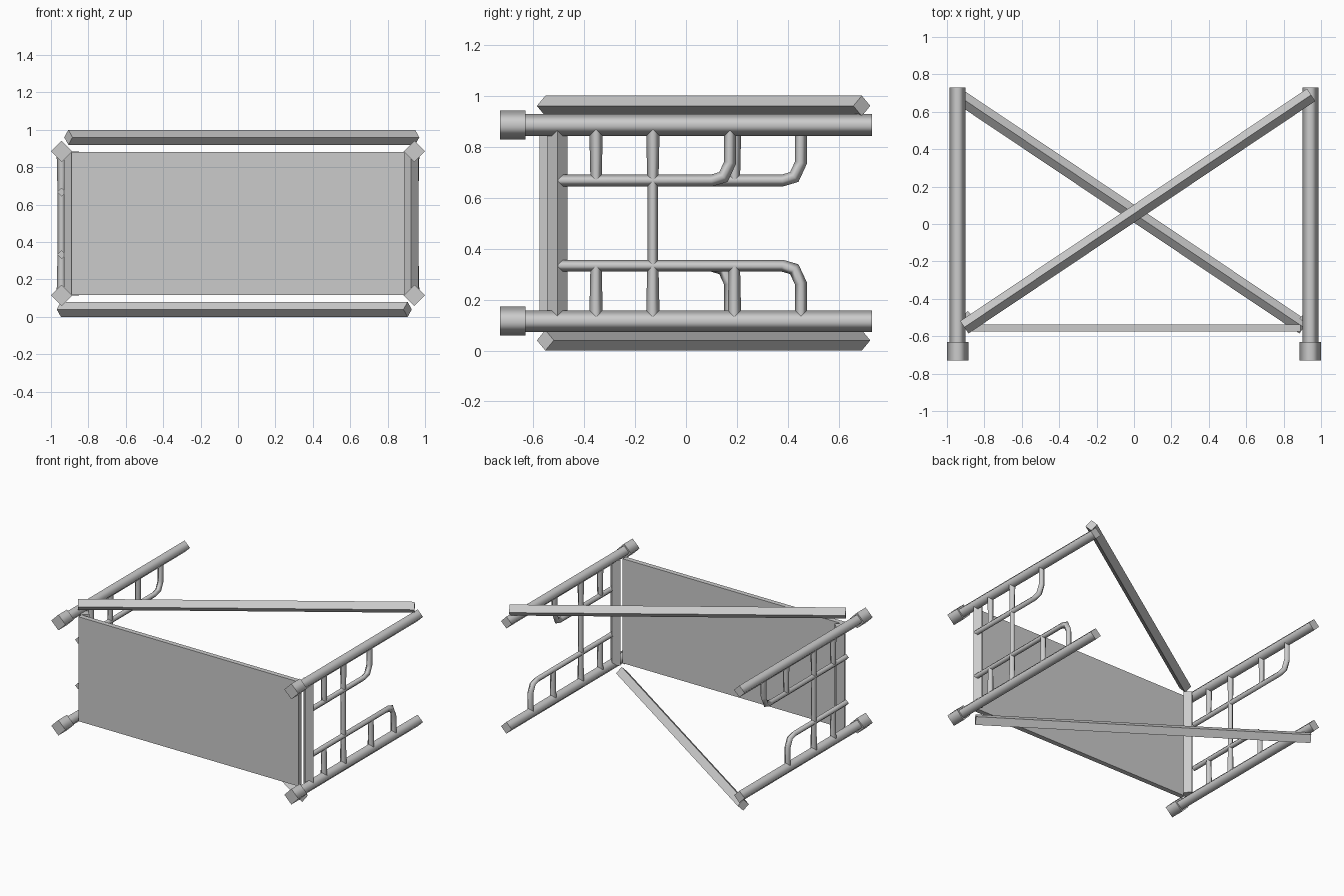
import bpy, bmesh
from mathutils import Vector

if "Cube" in bpy.data.objects:
    bpy.data.objects.remove(bpy.data.objects["Cube"])


def sweep(name, path, radii, side, smooth=True):
    """Four-sided bar along a planar path; 'side' is perpendicular to the path."""
    pts = [Vector(p) for p in path]
    side = Vector(side)
    if isinstance(radii, (int, float)):
        radii = [radii] * len(pts)
    bm = bmesh.new()
    rings = []
    for i, p in enumerate(pts):
        dirs = []
        if i > 0:
            dirs.append((p - pts[i - 1]).normalized())
        if i < len(pts) - 1:
            dirs.append((pts[i + 1] - p).normalized())
        tangent = sum(dirs, Vector()).normalized()
        mitre = 1 / tangent.dot(dirs[0])
        up = tangent.cross(side) * mitre
        r = radii[i]
        rings.append([bm.verts.new(p + d * r) for d in (side, up, -side, -up)])
    for a, b in zip(rings, rings[1:]):
        for k in range(4):
            f = bm.faces.new((a[k], a[(k + 1) % 4], b[(k + 1) % 4], b[k]))
            f.smooth = smooth
    bm.faces.new(rings[0])
    bm.faces.new(rings[-1])
    bmesh.ops.recalc_face_normals(bm, faces=bm.faces)
    mesh = bpy.data.meshes.new(name)
    bm.to_mesh(mesh)
    bm.free()
    obj = bpy.data.objects.new(name, mesh)
    bpy.context.collection.objects.link(obj)
    return obj


X, Y, Z = (1, 0, 0), (0, 1, 0), (0, 0, 1)
TUBE_H = 0.385   # tube offset from the frame's middle height
RAIL_H = 0.167   # rail offset from the middle height

for side, label in ((1, "right"), (-1, "left")):
    x = side * 0.943
    for half, level in ((1, "upper"), (-1, "lower")):
        def at(y, h):
            return (x, y, 0.5 + half * h)
        tag = f"{label}_{level}"

        # main tube and its foot
        sweep(f"{tag}_tube", [at(-0.64, TUBE_H), at(0.73, TUBE_H)], 0.043, X)
        sweep(f"{tag}_foot", [at(-0.73, TUBE_H), at(-0.63, TUBE_H)], 0.057, X)

        # rail bending into the tube: one short and one long per frame
        short = half == side
        s = -0.278 if short else 0.0
        sweep(f"{tag}_rail",
              [at(-0.503, RAIL_H), at(0.378 + s, RAIL_H), at(0.425 + s, 0.181),
               at(0.451 + s, 0.237), at(0.451 + s, TUBE_H)], 0.023, X)

        # stubs between rail and tube
        for y in (-0.353, -0.13) if short else (-0.353, -0.13, 0.19):
            sweep(f"{tag}_stub", [at(y, RAIL_H), at(y, TUBE_H)],
                  [0.022, 0.027], X)

    # middle bar joining the two rails
    sweep(f"{label}_middle_bar", [(x, -0.13, 0.5 - RAIL_H), (x, -0.13, 0.5 + RAIL_H)],
          0.021, X)

# upright posts beside the board
for x, label in ((0.925, "right"), (-0.89, "left")):
    sweep(f"{label}_post", [(x, -0.505, 0.115), (x, -0.505, 0.885)], 0.04, X, False)

# diagonal braces
for m, z, label in ((1, 0.96, "top"), (-1, 0.04, "bottom")):
    sweep(f"{label}_brace", [(-0.907 * m, -0.552, z), (0.947 * m, 0.69, z)],
          0.04, Z, False)

# platform board
bpy.ops.mesh.primitive_cube_add(size=1, location=(0, -0.556, 0.5))
board = bpy.context.object
board.name = "platform_board"
board.scale = (1.78, 0.036, 0.764)
